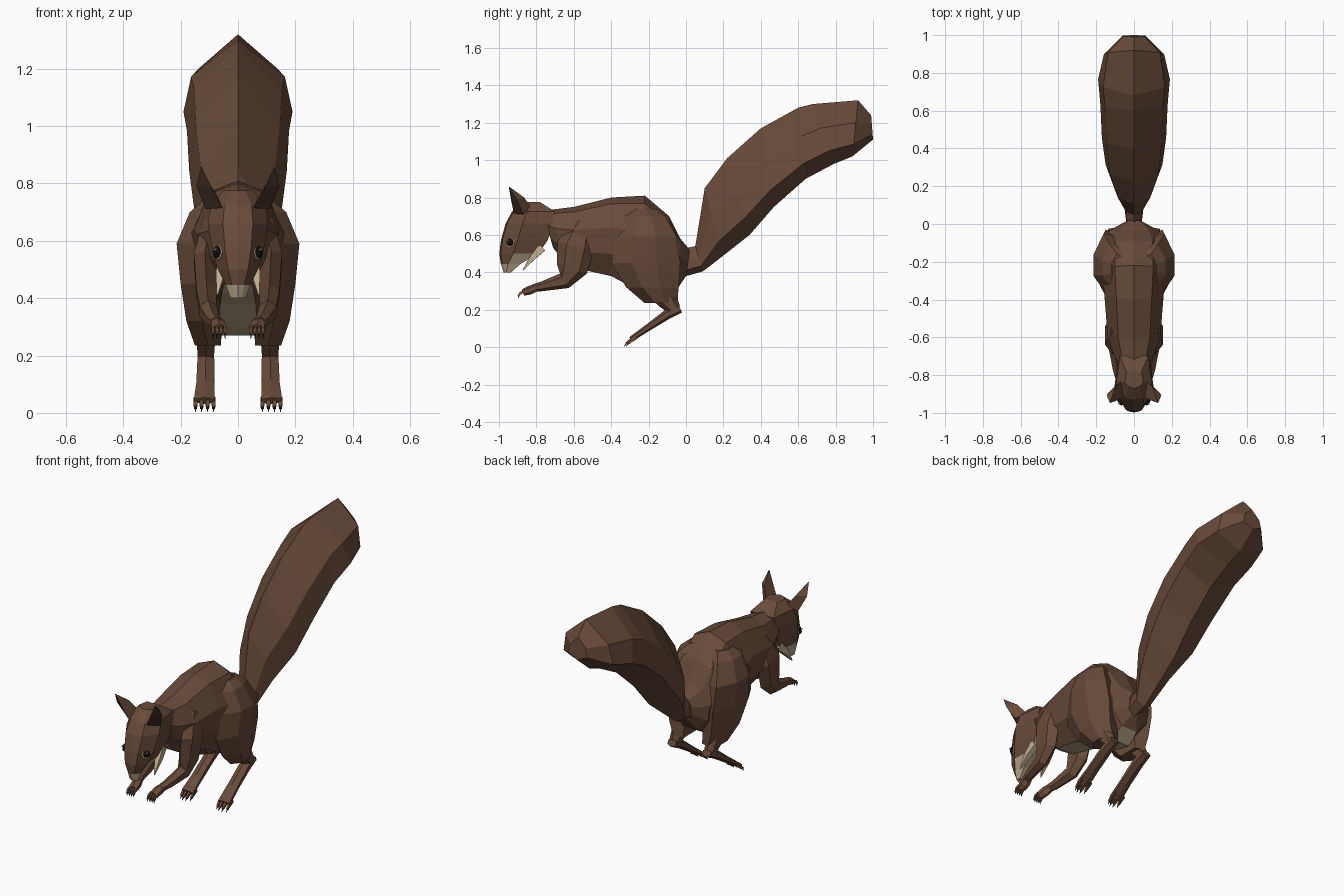
import bpy, bmesh, math
from mathutils import Vector

cube = bpy.data.objects.get("Cube")
if cube:
    bpy.data.objects.remove(cube, do_unlink=True)


def material(name, rgb):
    m = bpy.data.materials.new(name)
    m.use_nodes = True
    m.diffuse_color = (*rgb, 1)
    m.node_tree.nodes["Principled BSDF"].inputs["Base Color"].default_value = (*rgb, 1)
    return m


BROWN = material("brown_fur", (.14, .07, .042))
CREAM = material("cream_fur", (.52, .41, .27))
DARK = material("dark_brown", (.06, .03, .02))
PINK = material("pink_skin", (.32, .12, .075))
BLACK = material("black", (.008, .007, .006))
WHITE = material("white", (.8, .8, .8))


def finish(name, bm, mats, rule=None):
    """Turn a bmesh into a flat shaded object, colouring faces by a rule."""
    bmesh.ops.recalc_face_normals(bm, faces=bm.faces)
    bm.normal_update()
    for f in bm.faces:
        f.smooth = False
        if rule and rule(f.calc_center_median(), f.normal):
            f.material_index = 1
    me = bpy.data.meshes.new(name)
    bm.to_mesh(me)
    bm.free()
    for m in mats:
        me.materials.append(m)
    ob = bpy.data.objects.new(name, me)
    bpy.context.scene.collection.objects.link(ob)
    return ob


def loft(name, rings, mats, rule=None, side=1):
    """Skin closed rings of points, capping both ends."""
    bm = bmesh.new()
    vs = [[bm.verts.new((side * p[0], p[1], p[2])) for p in r] for r in rings]
    n = len(rings[0])
    for a, b in zip(vs, vs[1:]):
        for i in range(n):
            j = (i + 1) % n
            bm.faces.new((a[i], a[j], b[j], b[i]))
    bm.faces.new(vs[0])
    bm.faces.new(vs[-1])
    return finish(name, bm, mats, rule)


def limb(name, path, mats, rule=None, side=1, n=6):
    """Tube along (x, y, z, half width, half thickness) points."""
    pts = [Vector(p[:3]) for p in path]
    rings = []
    for i, p in enumerate(path):
        t = (pts[min(i + 1, len(pts) - 1)] - pts[max(i - 1, 0)]).normalized()
        a = Vector((1, 0, 0))
        a = (a - t * t.dot(a)).normalized()
        b = t.cross(a)
        angles = [2 * math.pi * (k + .5) / n for k in range(n)]
        rings.append([pts[i] + a * p[3] * math.cos(w) + b * p[4] * math.sin(w) for w in angles])
    return loft(name, rings, mats, rule, side)


def mirrored(half):
    """Close a half ring; points on the centre line are kept once."""
    return half + [(-x, y, z) for x, y, z in reversed(half) if x > 1e-6]


# Torso: top y, top z, bottom y, bottom z, half width
torso = [(-.77, .735, -.71, .53, .08), (-.72, .735, -.66, .47, .105),
         (-.6, .75, -.58, .42, .14), (-.4, .8, -.4, .38, .155),
         (-.22, .81, -.25, .30, .17), (-.09, .7, -.12, .27, .165),
         (-.03, .58, -.04, .32, .13), (.02, .52, 0, .38, .045)]
section = [(0, 1), (.6, .92), (1, .62), (.9, .28), (.4, 0)]
rings = [mirrored([(w * u, yb + (yt - yb) * v, zb + (zt - zb) * v) for u, v in section])
         for yt, zt, yb, zb, w in torso]
loft("torso", rings, [BROWN, CREAM], lambda c, n: n.z < -.6 and c.y < -.02)

# Tail: ridged above, widest low down
tail = [(.0, .53, .0, .38, .04), (.05, .54, .09, .405, .05), (.1, .85, .2, .49, .10),
        (.22, 1.01, .34, .6, .15), (.4, 1.17, .47, .75, .17), (.6, 1.28, .64, .9, .178),
        (.68, 1.3, .79, .98, .19), (.92, 1.32, .89, 1.02, .16), (.99, 1.24, 1, 1.11, .06)]
section = [(0, 0), (.86, .4), (1, .78), (0, 1)]
rings = [mirrored([(w * u, yt + (yb - yt) * v, zt + (zb - zt) * v) for u, v in section])
         for yt, zt, yb, zb, w in tail]
loft("tail", rings, [BROWN])

# Head: z, front y, back y, half width
head = [(.4, -.975, -.935, .026), (.445, -.99, -.885, .042), (.5, -.998, -.79, .07),
        (.57, -.99, -.74, .09), (.66, -.965, -.71, .105), (.725, -.93, -.7, .095),
        (.775, -.87, -.78, .05)]
rings = [mirrored([(0, yf, z), (.5 * w, yf + .008, z), (w, yf + .36 * (yb - yf), z),
                   (.8 * w, yb, z)]) for z, yf, yb, w in head]
loft("head", rings, [BROWN, CREAM],
     lambda c, n: c.z < .44 or (c.z < .51 and c.y > -.9) or (c.z < .54 and n.y > .3))


def disc(name, centre, normal, radius, depth, mat, side):
    """Small low dome or plate lying on a surface."""
    c, d = Vector(centre), Vector(normal).normalized()
    q = d.to_track_quat('Z', 'Y')
    rings = [[c + q @ Vector((r * math.cos(a), r * math.sin(a), h))
              for a in [math.tau * k / 8 for k in range(8)]]
             for r, h in ((radius, -.006), (radius, depth * .4), (radius * .6, depth))]
    loft(name, rings, [mat], None, side)


# Thigh: z, front y, back y, outer x
thigh = [(.74, -.3, -.16, .12), (.7, -.34, -.11, .168), (.59, -.37, -.05, .214),
         (.45, -.4, -.03, .2), (.32, -.32, -.04, .18), (.235, -.22, -.045, .15)]

for label, s in (("left", 1), ("right", -1)):
    # Hind leg
    rings = []
    for z, yf, yb, xo in thigh:
        d = yb - yf
        rings.append([(.06, yf + .2 * d, z), (.7 * xo, yf, z), (xo, yf + .3 * d, z),
                      (xo, yf + .65 * d, z), (.75 * xo, yb, z), (.06, yb - .1 * d, z)])
    loft(label + "_thigh", rings, [BROWN], None, s)
    limb(label + "_shank", [(.112, -.14, .32, .045, .08), (.112, -.1, .25, .036, .055),
                            (.112, -.06, .2, .032, .035)], [BROWN], None, s)
    limb(label + "_foot", [(.112, -.03, .205, .03, .022), (.112, -.1, .175, .034, .026),
                           (.114, -.21, .1, .036, .018), (.117, -.295, .042, .042, .014)],
         [BROWN], None, s)
    for k in range(4):
        x = .085 + .021 * k
        dy = .012 if k in (0, 3) else 0
        limb(f"{label}_toe_{k}", [(x, -.275 + dy, .05, .01, .01),
             (x, -.305 + dy, .033, .01, .01), (x, -.322 + dy, .018, .007, .008)],
             [BROWN], None, s, 4)
        limb(f"{label}_toe_claw_{k}", [(x, -.319 + dy, .02, .005, .005),
             (x, -.332 + dy, .004, .001, .001)], [BLACK], None, s, 4)

    # Front leg and paw
    limb(label + "_arm", [(.095, -.55, .67, .03, .05), (.115, -.59, .54, .045, .1),
                          (.11, -.61, .42, .04, .085), (.104, -.65, .355, .034, .045),
                          (.088, -.77, .325, .027, .026), (.076, -.82, .315, .024, .02)],
         [BROWN], None, s)
    limb(label + "_paw", [(.078, -.80, .318, .024, .02), (.07, -.835, .305, .029, .024),
                          (.066, -.87, .292, .027, .018)],
         [BROWN, PINK], lambda c, n: n.z < -.6, s)
    for k in range(4):
        x = .045 + .014 * k
        limb(f"{label}_finger_{k}", [(x, -.86, .3, .007, .01), (x, -.885, .29, .007, .009),
             (x, -.897, .272, .005, .006)], [BROWN], None, s, 4)
        limb(f"{label}_finger_claw_{k}", [(x, -.896, .274, .004, .004),
             (x, -.893, .258, .001, .001)], [BLACK], None, s, 4)

    # Ear: outer, inner front and back corners rising to a tip
    tip = Vector((.128, -.948, .86))
    base = [(.112, -.87, .71), (.055, -.92, .715), (.065, -.83, .745)]
    middle = [(.145, -.905, .79), (.092, -.935, .785), (.1, -.865, .8)]
    top = [tip + (Vector(p) - tip) * .06 for p in middle]
    loft(label + "_ear", [base, middle, top], [BROWN, DARK],
         lambda c, n: n.y < -.5 and c.z > .74, s)

    # Cheek tuft
    limb(label + "_cheek_tuft", [(.05, -.77, .53, .025, .03), (.062, -.82, .48, .022, .022),
                                 (.072, -.872, .412, .003, .003)], [CREAM], None, s, 4)

    # Eye
    out = Vector((.87, -.49, .1)).normalized()
    spot = Vector((.067, -.938, .56))
    disc(label + "_eye_rim", spot, out, .027, .006, CREAM, s)
    disc(label + "_eye", spot + out * .005, out, .021, .011, BLACK, s)
    disc(label + "_eye_glint", spot + out * .015 + Vector((0, -.006, .008)), out,
         .004, .003, WHITE, s)
